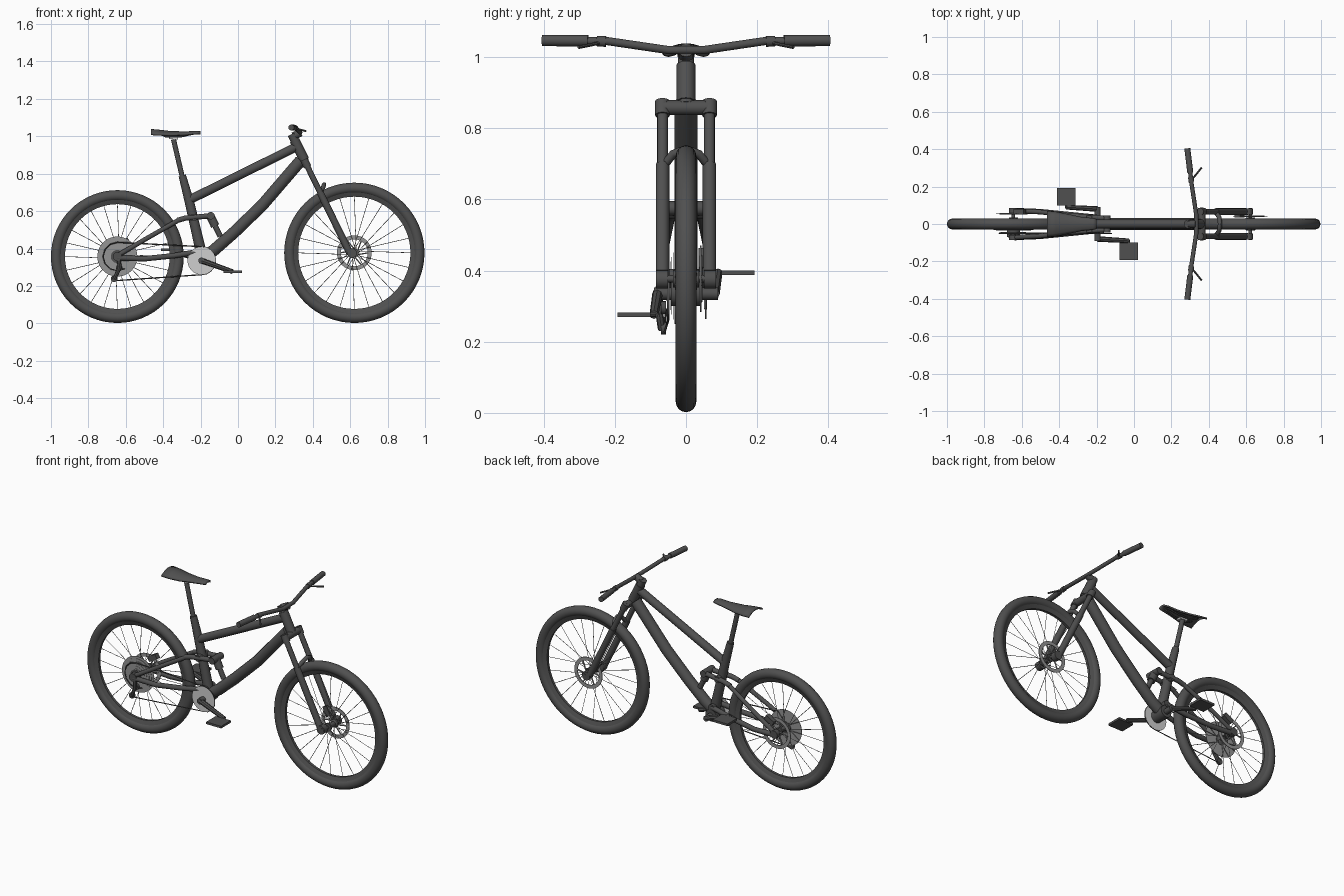
import bpy, bmesh, math
from mathutils import Vector, Matrix

cube = bpy.data.objects.get("Cube")
if cube:
    bpy.data.objects.remove(cube, do_unlink=True)


def material(name, v):
    m = bpy.data.materials.new(name)
    m.use_nodes = True
    m.diffuse_color = (v, v, v, 1)
    m.node_tree.nodes["Principled BSDF"].inputs["Base Color"].default_value = (v, v, v, 1)
    return m


DARK = material("dark grey", 0.08)
STEEL = material("mid grey steel", 0.3)
LIGHT = material("light grey alloy", 0.62)


def finish(name, mesh, mat):
    mesh.materials.clear()
    mesh.materials.append(mat)
    mesh.shade_smooth()
    mesh.set_sharp_from_angle(angle=math.radians(40))
    ob = bpy.data.objects.new(name, mesh)
    bpy.context.collection.objects.link(ob)
    return ob


def from_bm(name, bm, mat):
    bmesh.ops.recalc_face_normals(bm, faces=bm.faces)
    mesh = bpy.data.meshes.new(name)
    bm.to_mesh(mesh)
    bm.free()
    return finish(name, mesh, mat)


def tubes(name, paths, r, mat=DARK, res=4, closed=False):
    """Round tubes along paths; a fourth value on a point scales the radius."""
    cu = bpy.data.curves.new(name, 'CURVE')
    cu.dimensions = '3D'
    cu.bevel_depth, cu.bevel_resolution, cu.use_fill_caps = r, res, True
    for path in paths:
        sp = cu.splines.new('POLY')
        sp.points.add(len(path) - 1)
        sp.use_cyclic_u = closed
        for p, q in zip(sp.points, path):
            p.co = (*q[:3], 1)
            p.radius = q[3] if len(q) > 3 else 1
    tmp = bpy.data.objects.new(name + " path", cu)
    bpy.context.collection.objects.link(tmp)
    dg = bpy.context.evaluated_depsgraph_get()
    mesh = bpy.data.meshes.new_from_object(tmp.evaluated_get(dg))
    bpy.data.objects.remove(tmp, do_unlink=True)
    bpy.data.curves.remove(cu)
    return finish(name, mesh, mat)


def both(path):
    """The path and its copy on the other side."""
    return [path, [(q[0], -q[1], *q[2:]) for q in path]]


def lathe(name, profile, cx, cz, mat=DARK, steps=48, closed=False):
    """Turn a (radius, y) profile about a sideways axis through (cx, cz)."""
    bm = bmesh.new()
    vs = [bm.verts.new((r, y, 0)) for r, y in profile]
    pairs = list(zip(vs, vs[1:])) + ([(vs[-1], vs[0])] if closed else [])
    es = [bm.edges.new(p) for p in pairs]
    bmesh.ops.spin(bm, geom=vs + es, cent=(0, 0, 0), axis=(0, 1, 0),
                   angle=math.tau, steps=steps)
    bmesh.ops.remove_doubles(bm, verts=bm.verts, dist=1e-5)
    bmesh.ops.translate(bm, verts=bm.verts, vec=(cx, 0, cz))
    return from_bm(name, bm, mat)


def disc(name, cx, cz, r, y0, y1, mat=DARK, steps=32):
    return lathe(name, [(0, y0), (r, y0), (r, y1), (0, y1)], cx, cz, mat, steps)


def box(name, loc, size, tilt=0, mat=DARK):
    bm = bmesh.new()
    bmesh.ops.create_cube(bm, size=1, matrix=Matrix.Translation(loc)
                          @ Matrix.Rotation(tilt, 4, 'Y') @ Matrix.Diagonal((*size, 1)))
    return from_bm(name, bm, mat)


def polar(cx, cz, r, a, y):
    return (cx + r * math.cos(a), y, cz + r * math.sin(a))


# Wheels with tyre, rim, hub, spokes and brake rotor
def wheel(name, cx, cz, R, axle, rotor_y):
    w = 0.029
    tyre = [(R - w + w * math.cos(a), w * math.sin(a))
            for a in (math.tau * i / 16 for i in range(16))]
    lathe(name + "_tyre", tyre, cx, cz, steps=64, closed=True)
    i = R - 0.075
    lathe(name + "_rim", [(i, -.008), (i + .025, -.018), (i + .025, .018), (i, .008)],
          cx, cz, steps=64, closed=True)
    lathe(name + "_hub", [(0, -.036), (.024, -.036), (.024, -.028), (.014, -.022),
                          (.014, .022), (.024, .028), (.024, .036), (0, .036)], cx, cz, steps=24)
    disc(name + "_axle", cx, cz, 0.01, -axle, axle, steps=16)
    spokes = []
    for k in range(24):
        a = math.tau * k / 24
        side = 0.03 if k % 2 else -0.03
        lean = 0.5 if k % 4 < 2 else -0.5
        spokes.append([polar(cx, cz, 0.02, a + lean, side), polar(cx, cz, i + .005, a, 0)])
    tubes(name + "_spokes", spokes, 0.0016, STEEL, res=0)
    t = 0.002
    lathe(name + "_rotor", [(.072, rotor_y - t), (.093, rotor_y - t),
                            (.093, rotor_y + t), (.072, rotor_y + t)], cx, cz, STEEL, closed=True)
    arms = [[polar(cx, cz, 0.02, a - .5, rotor_y), polar(cx, cz, 0.075, a, rotor_y)]
            for a in (math.tau * k / 6 for k in range(6))]
    tubes(name + "_rotor_arms", arms, 0.004, STEEL, res=1)


RX, RZ, FX, FZ = -0.645, 0.357, 0.622, 0.377
wheel("rear_wheel", RX, RZ, 0.355, 0.085, 0.055)
wheel("front_wheel", FX, FZ, 0.375, 0.085, 0.042)


# Steering axis: distance t down from the stem, y sideways
def axis(t, y=0):
    return (0.292 + 0.44 * t, y, 1.0 - 0.898 * t)


# Head tube, headset and fork
tubes("head_tube", [[axis(.025), axis(.14)]], 0.027)
tubes("headset", [[axis(-.012), axis(.025)], [axis(.13), axis(.15)]], 0.023)
tubes("fork_crown", [[axis(.158, -.066), axis(.158, .066)]], 0.021)
tubes("crown_clamps", both([axis(.138, .066), axis(.182, .066)]), 0.021)
tubes("fork_stanchions", both([axis(.15, .066), axis(.36, .066)]), 0.0155)
tubes("fork_lowers", both([axis(.335, .066), axis(.7, .066)]), 0.019)
arch = [(.435, .066, .69), (.456, .036, .728), (.46, 0, .742)]
tubes("fork_arch", [arch + [(x, -y, z) for x, y, z in arch[1::-1]]], 0.012)
for s in (-1, 1):
    disc("fork_dropout", FX - .012, FZ - .002, 0.026, s * .05, s * .084, steps=20)
box("front_caliper", (.565, .05, .43), (.03, .03, .06), -.45)

# Cockpit
tubes("stem", [[(.296, 0, 1.0), (.335, 0, 1.02)]], 0.021)
half = [(.333, .05, 1.02), (.307, .22, 1.045), (.287, .4, 1.047)]
tubes("handlebar", [[(x, -y, z) for x, y, z in half[::-1]] + half], 0.0115)
tubes("grips", both([(.301, .275, 1.046), (.285, .404, 1.047)]), 0.016)
tubes("brake_levers", both([(.305, .235, 1.042), (.33, .262, 1.036), (.362, .302, 1.028)]), 0.005, res=2)
tubes("lever_clamps", both([(.307, .225, 1.044), (.304, .25, 1.045)]), 0.015)

# Main frame
tubes("top_tube", [[(.315, 0, .945), (-.27, 0, .655)]], 0.024)
tubes("down_tube", [[(.335, 0, .87), (.13, 0, .632), (-.02, 0, .487),
                     (-.13, 0, .39), (-.19, 0, .35)]], 0.032)
tubes("seat_tube", [[(-.298, 0, .79, .8), (-.26, 0, .65), (-.19, 0, .35, 1.15)]], 0.025)
disc("bottom_bracket", -.195, .337, 0.036, -.042, .042)
tubes("seat_post", [[(-.345, 0, .984), (-.295, 0, .77)]], 0.0135)

# Saddle
box("saddle_clamp", (-.345, 0, .989), (.05, .03, .01), .05, LIGHT)
stations = [(-.465, .067, 1.034), (-.42, .064, 1.03), (-.36, .052, 1.023),
            (-.28, .035, 1.021), (-.22, .029, 1.024), (-.2, .024, 1.022)]
bm = bmesh.new()
rows = [[bm.verts.new((x, w * t / 4, z - (w * 0.35) * (t / 4) ** 2)) for t in range(-4, 5)]
        for x, w, z in stations]
for a, b in zip(rows, rows[1:]):
    for j in range(8):
        bm.faces.new((a[j], b[j], b[j + 1], a[j + 1]))
saddle = from_bm("saddle", bm, DARK)
solid = saddle.modifiers.new("thickness", 'SOLIDIFY')
solid.thickness, solid.offset = 0.01, 0
tubes("saddle_rails", both([(-.43, .022, 1.02), (-.39, .018, .999), (-.3, .018, .999),
                            (-.23, .01, 1.015)]), 0.005, res=1)

# Rear suspension
tubes("chain_stays", both([(RX, .072, .35), (-.5, .066, .345), (-.34, .05, .362), (-.2, .036, .385)]), 0.0145)
tubes("seat_stays", both([(RX, .072, .362), (-.5, .064, .447), (-.31, .042, .556)]), 0.0125)
tubes("rocker_links", both([(-.325, .042, .55), (-.28, .04, .563), (-.145, .03, .575)]), 0.014)
for x, z in ((-.145, .575), (-.238, .566), (-.2, .385)):
    disc("pivot", x, z, 0.02, -.046, .046, steps=20)
tubes("shock_body", [[(-.15, 0, .578), (-.122, 0, .52)]], 0.023)
tubes("shock_shaft", [[(-.122, 0, .52), (-.095, 0, .465)]], 0.015)
for s in (-1, 1):
    disc("rear_dropout", RX, RZ, 0.024, s * .058, s * .085, steps=20)
box("rear_caliper", (-.61, .066, .432), (.06, .03, .03), -.5)

# Cassette, chainring, chain and derailleur
for k in range(6):
    y = -0.03 - 0.0045 * k
    disc("cassette_cog", RX, RZ, 0.107 - 0.013 * k, y, y - .002, STEEL, 40)
disc("cassette_core", RX, RZ, 0.035, -.028, -.056, DARK, 24)
CX, CZ, CY = -0.195, 0.335, -0.05
disc("chainring", CX, CZ, 0.075, CY - .003, CY + .003, LIGHT, 40)
chain = [polar(CX, CZ, .075, math.radians(90 - 20 * k), CY) for k in range(10)]
chain += [(-.655, -.06, .228), (-.672, -.06, .24), (-.65, -.058, .265), (-.625, -.056, .29)]
chain += [polar(RX, RZ, .076, math.radians(-60 - 30 * k), CY) for k in range(8)]
tubes("chain", [chain], 0.0035, DARK, res=0, closed=True)
tubes("derailleur_cage", [[(-.638, -.072, .34), (-.632, -.078, .3), (-.662, -.068, .235)]], 0.011, res=2)
for x, z in ((-.635, .296), (-.662, .238)):
    disc("jockey_wheel", x, z, 0.018, -.056, -.07, steps=16)

# Cranks and flat pedals, half a turn apart
disc("crank_spindle", CX, CZ, 0.017, -.09, .09, steps=20)
for s, side in ((-1, "right"), (1, "left")):
    ex, ez = CX - s * 0.167, CZ + s * 0.059
    tubes(side + "_crank", [[(CX, s * .08, CZ, 1.2), (ex, s * .09, ez)]], 0.0125, res=2)
    tubes(side + "_pedal_axle", [[(ex, s * .085, ez), (ex, s * .18, ez)]], 0.006, res=2)
    box(side + "_pedal", (ex, s * .146, ez), (.1, .092, .013))
